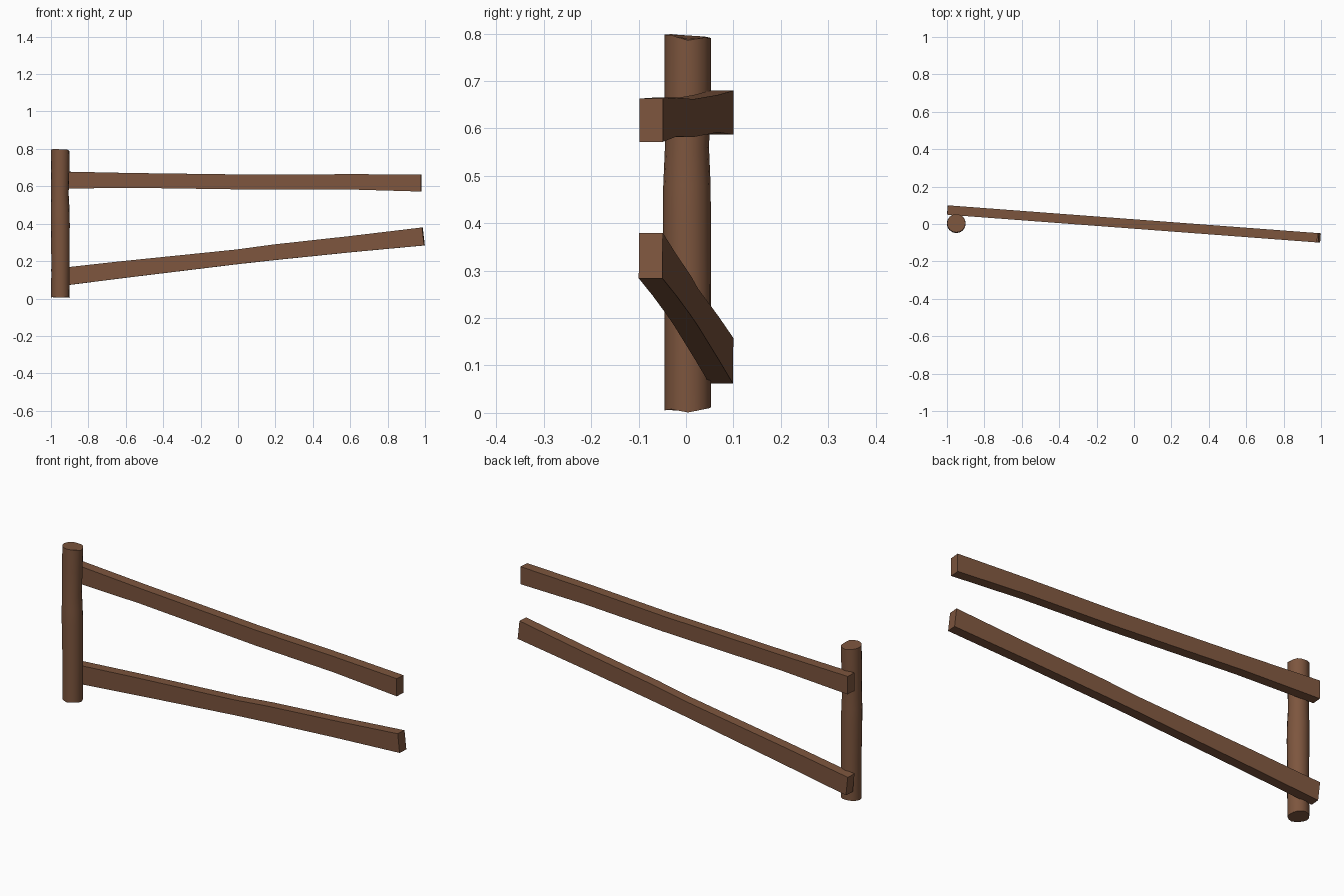
import bpy, bmesh, math

if "Cube" in bpy.data.objects:
    bpy.data.objects.remove(bpy.data.objects["Cube"])

wood = bpy.data.materials.new("brown wood")
wood.diffuse_color = (0.205, 0.092, 0.048, 1)
wood.use_nodes = True
wood.node_tree.nodes["Principled BSDF"].inputs["Base Color"].default_value = wood.diffuse_color


def finish(bm, name):
    bmesh.ops.recalc_face_normals(bm, faces=bm.faces)
    me = bpy.data.meshes.new(name)
    bm.to_mesh(me)
    bm.free()
    ob = bpy.data.objects.new(name, me)
    bpy.context.collection.objects.link(ob)
    me.materials.append(wood)
    bpy.context.view_layer.objects.active = ob
    ob.select_set(True)
    bpy.ops.object.shade_smooth_by_angle(angle=math.radians(35))
    ob.select_set(False)


def loft(rings, name):
    bm = bmesh.new()
    loops = [[bm.verts.new(p) for p in r] for r in rings]
    for a, b in zip(loops, loops[1:]):
        n = len(a)
        for i in range(n):
            j = (i + 1) % n
            bm.faces.new((a[i], a[j], b[j], b[i]))
    bm.faces.new(loops[0])
    bm.faces.new(loops[-1])
    finish(bm, name)


# Round post with slightly bulging sides and roughly hewn ends
N = 16
TOP = [0.786, 0.792, 0.790, 0.794, 0.796, 0.799, 0.798, 0.797]   # from +x, anticlockwise
BOTTOM = [0.001, 0.008, 0.012, 0.009, 0.006, 0.008, 0.005, 0.008]
# height, centre x, centre y, radius
POST = [(None, -0.95, 0.004, 0.049), (0.2, -0.949, 0.004, 0.049),
        (0.40, -0.95, 0.002, 0.0505), (0.48, -0.951, 0.002, 0.050),
        (0.56, -0.952, 0.002, 0.0465), (0.68, -0.951, 0.004, 0.049),
        (None, -0.95, 0.004, 0.049)]
rings = []
for k, (z, cx, cy, r) in enumerate(POST):
    ends = BOTTOM if k == 0 else TOP
    ring = []
    for i in range(N):
        a = 2 * math.pi * i / N
        h = (ends[i // 2] + ends[(i + 1) // 2 % 8]) / 2 if z is None else z
        ring.append((cx + r * math.cos(a), cy + r * math.sin(a), h))
    rings.append(ring)
loft(rings, "post")


# Sagging plank rails that run diagonally behind the post
def rail(name, sections):
    rings = []
    for xb, xt, zb, zt in sections:
        yb, yt = -0.075 * xb, -0.075 * xt
        rings.append([(xb - 0.002, yb - 0.025, zb), (xb + 0.002, yb + 0.025, zb),
                      (xt + 0.002, yt + 0.025, zt), (xt - 0.002, yt - 0.025, zt)])
    loft(rings, name)


# bottom x, top x, bottom z, top z
rail("upper_rail", [(-0.997, -0.997, 0.587, 0.680), (-0.57, -0.57, 0.592, 0.671),
                    (0.12, 0.12, 0.582, 0.662), (0.6, 0.6, 0.583, 0.665),
                    (0.98, 0.98, 0.572, 0.663)])
rail("lower_rail", [(-0.987, -0.998, 0.062, 0.158), (-0.6, -0.607, 0.111, 0.201),
                    (0.0, -0.008, 0.184, 0.262), (0.2, 0.192, 0.206, 0.289),
                    (0.6, 0.592, 0.247, 0.333), (0.997, 0.986, 0.284, 0.380)])
